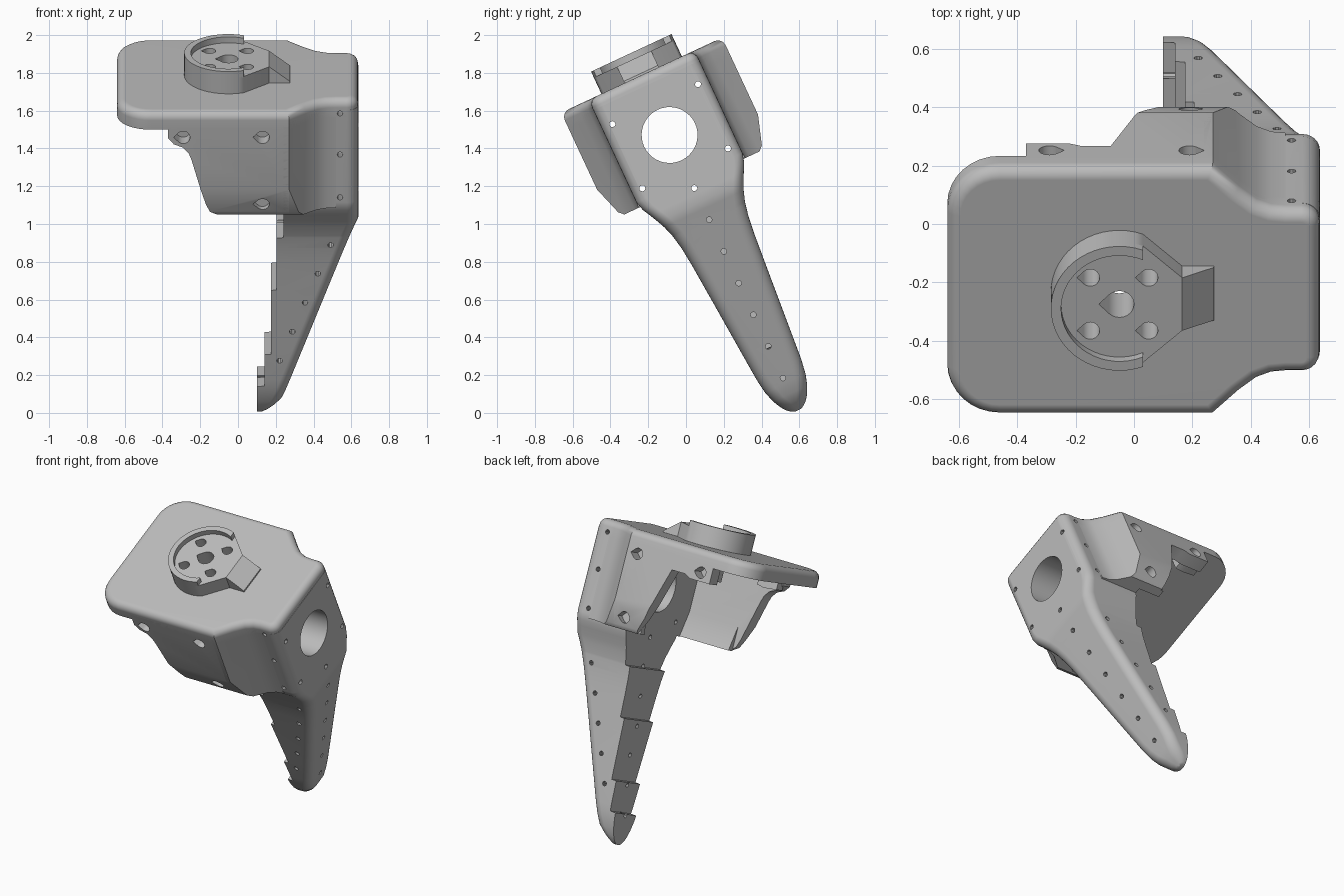
import bpy, bmesh
from math import sin, cos, radians
from mathutils import Matrix, Vector

cube = bpy.data.objects.get("Cube")
if cube:
    bpy.data.objects.remove(cube, do_unlink=True)

MID = 0.543                                  # symmetry plane across the bracket
TILT = Matrix.Rotation(radians(25), 4, 'X')

grey = bpy.data.materials.new("plain grey")
grey.use_nodes = True
grey.diffuse_color = (0.5, 0.5, 0.5, 1)
grey.node_tree.nodes["Principled BSDF"].inputs["Base Color"].default_value = (0.5, 0.5, 0.5, 1)


def prism(bm, pts, axis, a, b):
    """Extrude a 2D outline along an axis from a to b."""
    place = {'x': lambda p, d: (d, p[0], p[1]),
             'y': lambda p, d: (p[0], d, p[1]),
             'z': lambda p, d: (p[0], p[1], d)}[axis]
    lo = [bm.verts.new(place(p, a)) for p in pts]
    hi = [bm.verts.new(place(p, b)) for p in pts]
    n = len(pts)
    bm.faces.new(lo)
    bm.faces.new(hi)
    for i in range(n):
        bm.faces.new((lo[i], lo[(i + 1) % n], hi[(i + 1) % n], hi[i]))
    bmesh.ops.recalc_face_normals(bm, faces=bm.faces)


def arc(cx, cy, r, a0, a1, n):
    return [(cx + r * cos(radians(a0 + (a1 - a0) * i / n)),
             cy + r * sin(radians(a0 + (a1 - a0) * i / n))) for i in range(n + 1)]


def circle(cx, cy, r, n=20):
    return arc(cx, cy, r, 0, 360, n)[:-1]


def teardrop(cx, cy, r, side=-1):
    """Round hole with a printed-style point towards one side."""
    pts = arc(cx, cy, r, 45, 315, 18) + [(cx + r * 1.41, cy)]
    return [(cx + side * (p[0] - cx), p[1]) for p in pts]


def mirrored(pts):
    return [(p[0], 2 * MID - p[1]) for p in pts]


def finish(name, bm):
    bmesh.ops.recalc_face_normals(bm, faces=bm.faces)
    me = bpy.data.meshes.new(name)
    bm.to_mesh(me)
    bm.free()
    me.materials.append(grey)
    ob = bpy.data.objects.new(name, me)
    bpy.context.scene.collection.objects.link(ob)
    return ob


def chamfer(bm, s):
    """Slice the lower outer edge of a wall, then ease its bottom corner."""
    for dist, w, ny, nz in ((0.47, 1.27, 0.17, 0.055), (0.425, 1.12, 0.03, 0.03)):
        geom = bm.verts[:] + bm.edges[:] + bm.faces[:]
        bmesh.ops.bisect_plane(bm, geom=geom, plane_co=Vector((0, MID - s * dist, w)),
                               plane_no=Vector((0, -s * ny, -nz)), clear_outer=True)
        bmesh.ops.holes_fill(bm, edges=[e for e in bm.edges if e.is_boundary])


parts = []

# Top plate: rounded outline that necks down towards the side arm
neck = [(0.27, 0.073), (0.36, 0.16), (0.42, 0.208), (0.47, 0.228), (0.52, 0.233)]
half = arc(-0.46, 0.253, 0.18, 180, 270, 8) + neck + arc(0.575, 0.293, 0.06, 270, 360, 5)
bm = bmesh.new()
prism(bm, half + mirrored(half)[::-1], 'z', 1.62, 1.72)
rim = [e for e in bm.edges if all(v.co.z > 1.7 for v in e.verts)]
bmesh.ops.bevel(bm, geom=rim, offset=0.045, segments=4, profile=0.5,
                affect='EDGES', clamp_overlap=False)
parts.append(finish("top_plate", bm))

# Front and back walls, each with its own open-side outline
front = [(0.27, 1.66), (-0.37, 1.66), (-0.37, 1.57), (-0.34, 1.535), (-0.29, 1.515),
         (-0.26, 1.48), (-0.245, 1.44), (-0.17, 1.17), (-0.15, 1.12), (-0.11, 1.09),
         (0.27, 1.09)]
rear = [(0.27, 1.66), (-0.37, 1.66), (-0.37, 1.52), (-0.22, 1.52), (-0.18, 1.54),
        (-0.08, 1.54), (0.0, 1.3), (0.04, 1.2), (0.1, 1.09), (0.27, 1.09)]
for name, outline, s in (("front_wall", front, 1), ("back_wall", rear, -1)):
    bm = bmesh.new()
    prism(bm, outline, 'y', MID - s * 0.47, MID - s * 0.38)
    chamfer(bm, s)
    # Inner sloping lip along the bottom
    lip = [(MID - s * 0.385, 1.27), (MID - s * 0.385, 1.092), (MID - s * 0.335, 1.092)]
    prism(bm, lip, 'x', outline[-2][0] - 0.02, 0.26)
    parts.append(finish(name, bm))

    # Curved corner that joins the wall to the side arm
    corner = neck + [(0.52, 0.36), (0.24, 0.36), (0.24, 0.073)]
    bm = bmesh.new()
    prism(bm, corner if s > 0 else mirrored(corner), 'z', 1.09, 1.66)
    chamfer(bm, s)
    parts.append(finish(name + "_corner", bm))

    # Screw lug under the plate
    bm = bmesh.new()
    lug = [(-0.365, 1.54), (-0.27, 1.53), (-0.22, 1.54), (-0.22, 1.65), (-0.365, 1.65)]
    prism(bm, lug, 'y', MID - s * 0.4, MID - s * 0.33)
    parts.append(finish(name + "_lug", bm))

# Side arm: lofted from the end block down to the tapered leg with inner steps
widths = [(-0.238, 0.015), (-0.23, 0.035), (-0.212, 0.057), (-0.185, 0.077), (-0.14, 0.1),
          (-0.08, 0.118), (0.0, 0.13), (0.15, 0.142), (0.45, 0.165), (0.7, 0.185),
          (0.8, 0.196), (0.88, 0.212), (0.94, 0.232), (0.98, 0.25), (1.03, 0.275),
          (1.07, 0.296), (1.12, 0.31), (1.66, 0.31)]
steps = [(-0.04, 0.1), (0.154, 0.14), (0.544, 0.175), (0.867, 0.205), (9, 0.24)]


def half_width(w):
    for (w0, h0), (w1, h1) in zip(widths, widths[1:]):
        if w <= w1:
            return h0 + (h1 - h0) * max(0, w - w0) / (w1 - w0)
    return widths[-1][1]


levels = [p[0] for p in widths]
for w, _ in steps[:-1]:
    levels += [w - 0.001, w + 0.001]
bm = bmesh.new()
rings = []
for w in sorted(levels):
    h = half_width(w)
    xi = next(x for top, x in steps if w < top)
    xo = 0.637 - 0.36 * max(0, 0.98 - w) - 5 * max(0, -0.12 - w) ** 2
    r = min(0.06, h * 0.85, (xo - xi) * 0.7)
    edge = [(xi, MID - h)] + arc(xo - r, MID - h + r, r, 270, 360, 6)
    rings.append([bm.verts.new((x, y, w)) for x, y in edge + mirrored(edge)[::-1]])
for a, b in zip(rings, rings[1:]):
    for i in range(len(a)):
        j = (i + 1) % len(a)
        bm.faces.new((a[i], a[j], b[j], b[i]))
bm.faces.new(rings[0])
bm.faces.new(rings[-1])
parts.append(finish("side_arm_and_leg", bm))

# Round mount: pointed base, raised partial rim and a ramp
bm = bmesh.new()
prism(bm, arc(-0.05, MID, 0.235, 70, 290, 32) + [(0.165, MID - 0.1), (0.165, MID + 0.1)],
      'z', 1.7, 1.815)
parts.append(finish("mount_base", bm))
bm = bmesh.new()
prism(bm, arc(-0.05, MID, 0.235, 70, 290, 32) + arc(-0.05, MID, 0.2, 294, 66, 32),
      'z', 1.81, 1.85)
parts.append(finish("mount_rim", bm))
bm = bmesh.new()
prism(bm, [(0.16, 1.7), (0.275, 1.7), (0.275, 1.73), (0.165, 1.815), (0.16, 1.815)],
      'y', MID - 0.1, MID + 0.1)
parts.append(finish("mount_ramp", bm))

# Hole cutters: mount, end block, leg, then wall screws
bm = bmesh.new()
prism(bm, teardrop(-0.05, MID, 0.05), 'z', 1.5, 2)
for dx in (-0.1, 0.1):
    for dy in (-0.1, 0.1):
        prism(bm, teardrop(-0.05 + dx, MID + dy, 0.032), 'z', 1.5, 2)
prism(bm, circle(MID, 1.37, 0.148, 40), 'x', 0.2, 0.8)
for dy, z in ((-0.25, 1.55), (0.25, 1.55), (-0.25, 1.175), (0.25, 1.175), (0, 1.06)):
    prism(bm, circle(MID + dy, z, 0.016, 10), 'x', 0, 0.8)
for i in range(6):
    pts = circle(MID, 0.875 - 0.185 * i, 0.015, 10)
    prism(bm, pts, 'x', -0.1, 0.36 - 0.04 * i)
    prism(bm, pts, 'x', 0.39 - 0.04 * i, 0.8)
for i in range(5):
    prism(bm, circle(0.49 - 0.0675 * i, 0.82 - 0.176 * i, 0.015, 10), 'y', 0, 1.1)
for z in (1.64, 1.4, 1.15):
    for s in (-1, 1):
        prism(bm, circle(0.54, z, 0.015, 10), 'y', MID + s * 0.18, MID + s * 0.45)
for x, z in ((-0.29, 1.575), (0.13, 1.575), (0.13, 1.17)):
    prism(bm, teardrop(x, z, 0.036), 'y', MID - 0.6, MID - 0.39)
    prism(bm, teardrop(x if x < 0 else 0.19, z, 0.036, 1), 'y', MID + 0.39, MID + 0.6)
cutter = finish("hole_cutter", bm)
cutter.hide_render = True

# Cut the holes, tilt the parts and shade them
for ob in parts:
    if "ramp" not in ob.name and "rim" not in ob.name:
        mod = ob.modifiers.new("holes", 'BOOLEAN')
        mod.object = cutter
        mod.operation = 'DIFFERENCE'
        mod.solver = 'EXACT'
        mod.use_self = True
graph = bpy.context.evaluated_depsgraph_get()
cut = [bpy.data.meshes.new_from_object(ob.evaluated_get(graph)) for ob in parts]
for ob, me in zip(parts, cut):
    ob.modifiers.clear()
    ob.data = me
    me.transform(TILT)
bpy.data.objects.remove(cutter, do_unlink=True)
bpy.ops.object.select_all(action='DESELECT')
for ob in parts:
    ob.select_set(True)
bpy.context.view_layer.objects.active = parts[0]
bpy.ops.object.shade_smooth_by_angle(angle=radians(32))
for ob in parts:
    ob.modifiers.new("even_shading", 'WEIGHTED_NORMAL').keep_sharp = True
